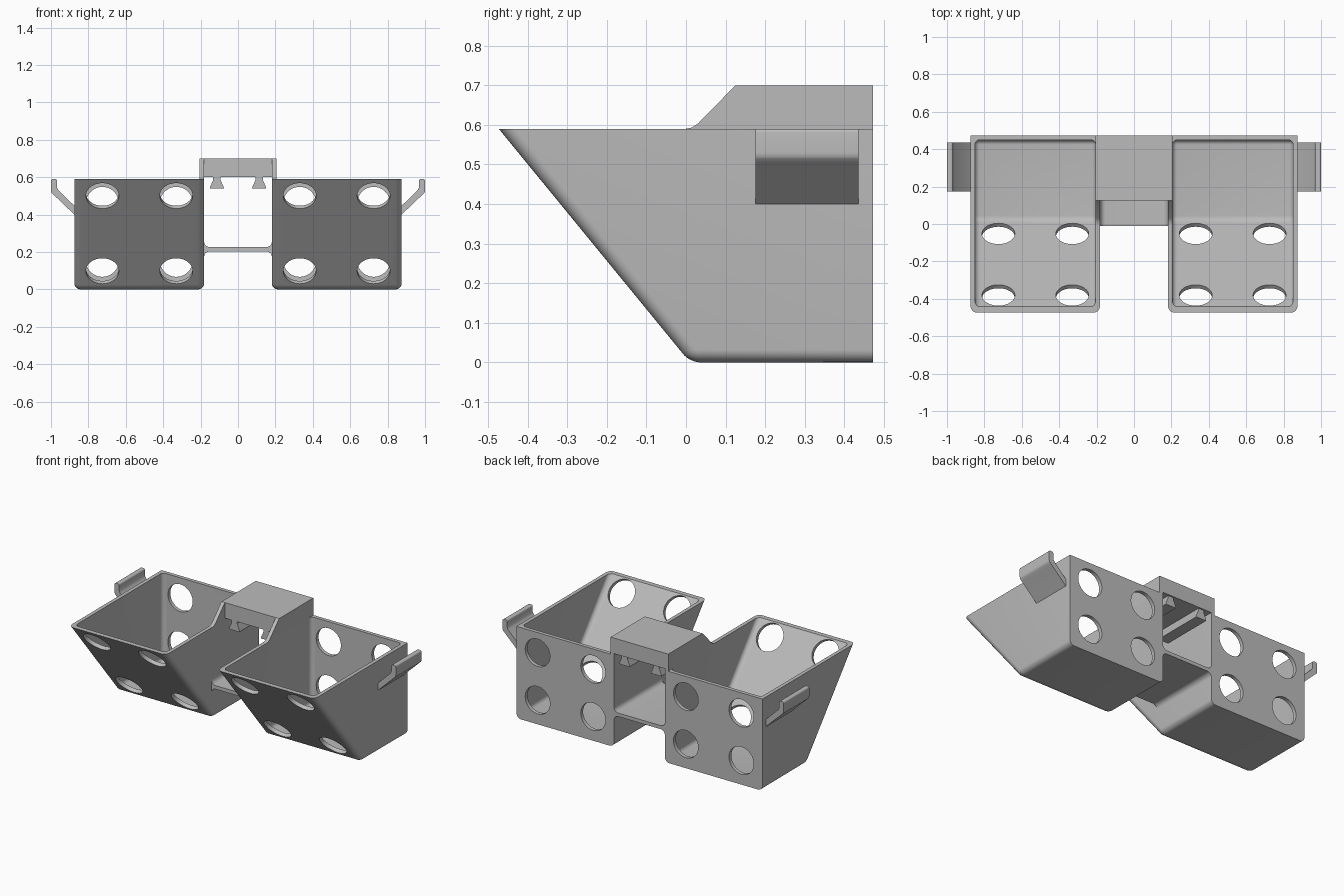
import bpy, bmesh, math
from mathutils import Vector, Matrix

cube = bpy.data.objects.get("Cube")
if cube:
    bpy.data.objects.remove(cube, do_unlink=True)

grey = bpy.data.materials.new("plain grey")
grey.use_nodes = True
COLOR = (0.5, 0.5, 0.5, 1)
grey.diffuse_color = COLOR
grey.node_tree.nodes["Principled BSDF"].inputs["Base Color"].default_value = COLOR

BACK, FRONT, RIM = 0.473, -0.473, 0.59
IN_X, OUT_X, WALL = 0.181, 0.875, 0.024
SLOPE = Vector((0, 0.483, -RIM)).normalized()       # runs down the front wall
INWARD = Vector((0, -SLOPE.z, SLOPE.y))             # front wall normal, into the bin


def front_y(z, offset=0):
    """y of the sloping front wall at height z, moved inward by offset."""
    return FRONT + (RIM - z) * SLOPE.y / -SLOPE.z + offset / INWARD.y


def finish(name, bm):
    bmesh.ops.recalc_face_normals(bm, faces=bm.faces)
    mesh = bpy.data.meshes.new(name)
    bm.to_mesh(mesh)
    bm.free()
    mesh.materials.append(grey)
    ob = bpy.data.objects.new(name, mesh)
    bpy.context.collection.objects.link(ob)
    return ob


def prism(name, points, axis, a, b, bevel=0, keep_sharp=None):
    """Extrude a profile: (y, z) points along x, or (x, z) points along y."""
    bm = bmesh.new()
    place = (lambda p, d: (d, p[0], p[1])) if axis == "x" else (lambda p, d: (p[0], d, p[1]))
    face = bm.faces.new([bm.verts.new(place(p, a)) for p in points])
    moved = bmesh.ops.extrude_face_region(bm, geom=[face])["geom"]
    shift = Vector(place((0, 0), b - a))
    bmesh.ops.translate(bm, vec=shift, verts=[v for v in moved if isinstance(v, bmesh.types.BMVert)])
    if bevel:
        edges = [e for e in bm.edges if not keep_sharp(e.verts[0].co, e.verts[1].co)]
        bmesh.ops.bevel(bm, geom=edges, offset=bevel, segments=6, profile=0.5, affect="EDGES")
    return finish(name, bm)


def smooth(ob):
    bpy.ops.object.select_all(action="DESELECT")
    ob.select_set(True)
    bpy.context.view_layer.objects.active = ob
    bpy.ops.object.shade_smooth_by_angle(angle=math.radians(30))


def cut(ob, cutter):
    cutter.hide_render = True
    mod = ob.modifiers.new("cut", "BOOLEAN")
    mod.operation, mod.solver, mod.object = "DIFFERENCE", "EXACT", cutter
    bpy.context.view_layer.objects.active = ob
    bpy.ops.object.modifier_apply(modifier=mod.name)
    bpy.data.objects.remove(cutter, do_unlink=True)


def hole_cutters(side):
    bm = bmesh.new()

    def hole(center, direction):
        turn = direction.to_track_quat("Z", "Y").to_matrix().to_4x4()
        bmesh.ops.create_cone(bm, cap_ends=True, segments=48, radius1=0.088, radius2=0.088,
                              depth=0.12, matrix=Matrix.Translation(center) @ turn)
    for x in (0.33, 0.725):
        for z in (0.098, 0.5):
            hole(Vector((side * x, front_y(z), z)), INWARD)
        for z in (0.155, 0.46):
            hole(Vector((side * x, BACK, z)), Vector((0, 1, 0)))
    return finish("hole_cutter", bm)


def arc(cx, cz, r, start, end, n=6):
    """Points of an arc, angles in degrees."""
    angles = [math.radians(start + (end - start) * i / n) for i in range(n + 1)]
    return [(cx + r * math.cos(t), cz + r * math.sin(t)) for t in angles]


for side, label in ((1, "left"), (-1, "right")):
    # open bin: rounded outer shell, hollowed, then holed front and back
    bin_ob = prism(label + "_bin",
                   [(FRONT, RIM), (front_y(0), 0), (BACK, 0), (BACK, RIM)],
                   "x", side * IN_X, side * OUT_X, 0.032,
                   lambda p, q: min(p.z, q.z) > RIM - 0.01 or min(p.y, q.y) > BACK - 0.01)
    top = RIM + 0.03
    cavity = prism("cavity_cutter",
                   [(front_y(top, WALL), top), (front_y(WALL, WALL), WALL),
                    (BACK - WALL, WALL), (BACK - WALL, top)],
                   "x", side * (IN_X + WALL), side * (OUT_X - WALL), 0.025,
                   lambda p, q: min(p.z, q.z) > RIM)
    cut(bin_ob, cavity)
    cut(bin_ob, hole_cutters(side))
    smooth(bin_ob)

    # side hook: diagonal arm with an upright tip
    hook = ([(OUT_X - 0.005, 0.395), (0.985, 0.505)] + arc(0.97, 0.53, 0.03, -30, 0)
            + arc(0.99, 0.58, 0.01, 0, 90) + arc(0.978, 0.58, 0.01, 90, 180)
            + [(0.968, 0.545), (0.96, 0.53), (OUT_X - 0.005, 0.442)])
    smooth(prism(label + "_hook", [(side * x, z) for x, z in hook], "y", 0.175, 0.436))

    # raised cheek carrying the bridge
    cheek = [(0, RIM), (0.015, 0.593), (0.03, 0.603), (0.125, 0.7), (BACK, 0.7), (BACK, RIM)]
    smooth(prism(label + "_cheek", cheek, "x", side * IN_X, side * (IN_X + WALL)))

    # dovetail rail under the bridge
    rail = [(-0.02, 0.605), (-0.02, 0.585), (-0.037, 0.545), (-0.037, 0.538),
            (0.037, 0.538), (0.037, 0.545), (0.02, 0.585), (0.02, 0.605)]
    prism(label + "_rail", [(side * 0.113 + x, z) for x, z in rail], "y", 0.125, BACK - 0.01)

# top bridge block between the cheeks
prism("bridge_block", [(-IN_X, 0.6), (IN_X, 0.6), (IN_X, 0.7), (-IN_X, 0.7)], "y", 0.125, BACK)

# lower connecting shelf with filleted ends
R, LOW, HIGH = 0.03, 0.203, 0.226
half = arc(IN_X - R, LOW - R, R, 90, 0) + arc(IN_X - R, HIGH + R, R, 0, -90)
shelf = half + [(-x, z) for x, z in reversed(half)]
smooth(prism("lower_shelf", shelf, "y", -0.012, BACK))
